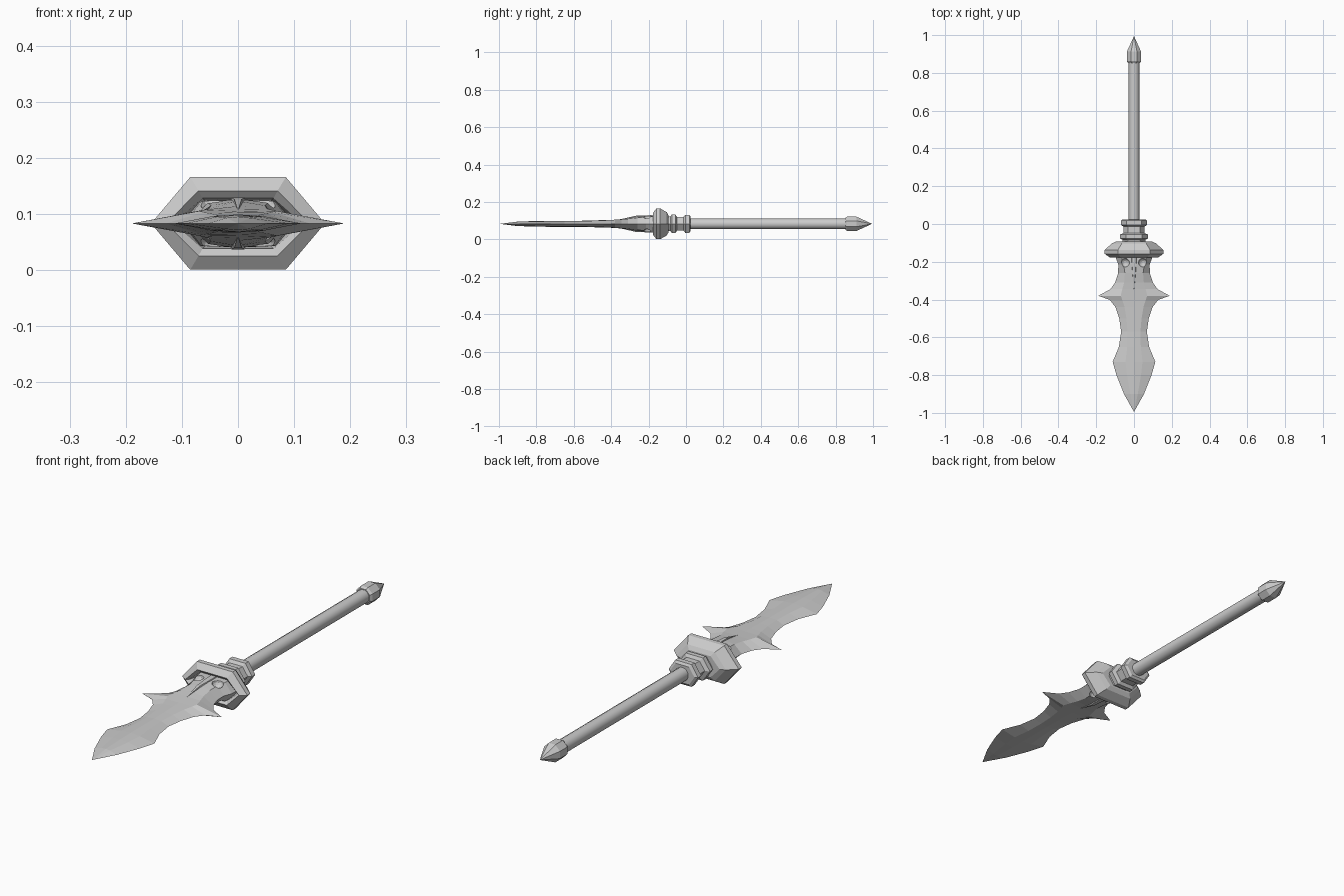
import bpy, bmesh, math

if "Cube" in bpy.data.objects:
    bpy.data.objects.remove(bpy.data.objects["Cube"])

CZ = 0.083  # height of the long axis


def loft(name, sections, smooth=False):
    """Skin a list of (y, [(x, z), ...]) rings along the y axis."""
    bm = bmesh.new()
    rings = [[bm.verts.new((x, y, z + CZ)) for x, z in pts] for y, pts in sections]
    n = len(rings[0])
    for a, b in zip(rings, rings[1:]):
        for i in range(n):
            j = (i + 1) % n
            bm.faces.new((a[i], a[j], b[j], b[i]))
    bm.faces.new(rings[0])
    bm.faces.new(rings[-1])
    bmesh.ops.remove_doubles(bm, verts=bm.verts, dist=0.0008)
    bmesh.ops.recalc_face_normals(bm, faces=bm.faces)
    me = bpy.data.meshes.new(name)
    bm.to_mesh(me)
    bm.free()
    ob = bpy.data.objects.new(name, me)
    bpy.context.collection.objects.link(ob)
    if smooth:
        bpy.context.view_layer.objects.active = ob
        ob.select_set(True)
        bpy.ops.object.shade_smooth_by_angle(angle=math.radians(35))
        ob.select_set(False)
    return ob


def circle(r, n):
    return [(r * math.cos((i + .5) * math.tau / n), r * math.sin((i + .5) * math.tau / n))
            for i in range(n)]


def hexagon(hx, hz, flat=0.55):
    f = hx * flat
    return [(hx, 0), (f, hz), (-f, hz), (-hx, 0), (-f, -hz), (f, -hz)]


def blade_section(w, m, t, ridge):
    return [(w, 0), (m, t), (0, ridge), (-m, t), (-w, 0), (-m, -t), (0, -ridge), (m, -t)]


# shaft
loft("shaft", [(y, circle(0.029, 12)) for y in (-0.05, 0.87)], smooth=True)

# pommel with pointed end
loft("pommel", [(y, circle(r, 8)) for y, r in
                ((0.852, 0.034), (0.862, 0.041), (0.912, 0.041), (0.995, 0.0001))])

# collar: two hexagonal rings joined by a neck
collar = [(0.025, .058, .038), (0.018, .070, .048), (-0.004, .070, .048), (-0.014, .056, .036),
          (-0.048, .056, .036), (-0.056, .075, .049), (-0.076, .075, .049), (-0.084, .06, .038),
          (-0.10, .06, .038)]
loft("collar", [(y, hexagon(hx, hz)) for y, hx, hz in collar])

# guard: hexagonal cup, recessed towards the blade
guard = [(-0.093, .095, .045), (-0.103, .118, .062), (-0.138, .155, .0825), (-0.158, .155, .0825),
         (-0.177, .128, .058), (-0.165, .115, .045), (-0.125, .105, .040)]
loft("guard", [(y, hexagon(hx, hz)) for y, hx, hz in guard])

# blade: y, half width, ridge half width, ridge height, centre height
profile = [(-0.12, .100, .070, .040, .043), (-0.18, .096, .065, .040, .043),
           (-0.215, .083, .055, .038, .043), (-0.26, .084, .048, .032, .040),
           (-0.31, .100, .052, .026, .031), (-0.345, .125, .062, .024, .025),
           (-0.38, .189, .070, .022, .022), (-0.402, .128, .062, .020, .021),
           (-0.44, .098, .050, .018, .020), (-0.50, .078, .040, .016, .018),
           (-0.57, .068, .034, .014, .016), (-0.65, .080, .036, .014, .016),
           (-0.73, .113, .045, .013, .016), (-0.80, .093, .037, .012, .015),
           (-0.90, .053, .020, .010, .012), (-0.995, .0003, .0002, .0001, .0002)]
blade = loft("blade", [(y, blade_section(*s)) for y, *s in profile])

# round dents at the blade root, both sides and both faces
for sx in (-1, 1):
    for sz in (-1, 1):
        bpy.ops.mesh.primitive_uv_sphere_add(segments=12, ring_count=8, radius=0.024,
                                             location=(sx * 0.047, -0.205, CZ + sz * 0.043))
        cutter = bpy.context.object
        cutter.name = "dent_cutter"
        cutter.hide_render = True
        cutter.hide_set(True)
        mod = blade.modifiers.new("dent", 'BOOLEAN')
        mod.operation = 'DIFFERENCE'
        mod.object = cutter

# tapered wedge along the middle of the blade root
wedge = [(-0.12, .030, .046), (-0.20, .028, .046), (-0.27, .016, .043), (-0.36, .0003, .022)]
loft("root_wedge", [(y, hexagon(w, h, 0.4)) for y, w, h in wedge])
